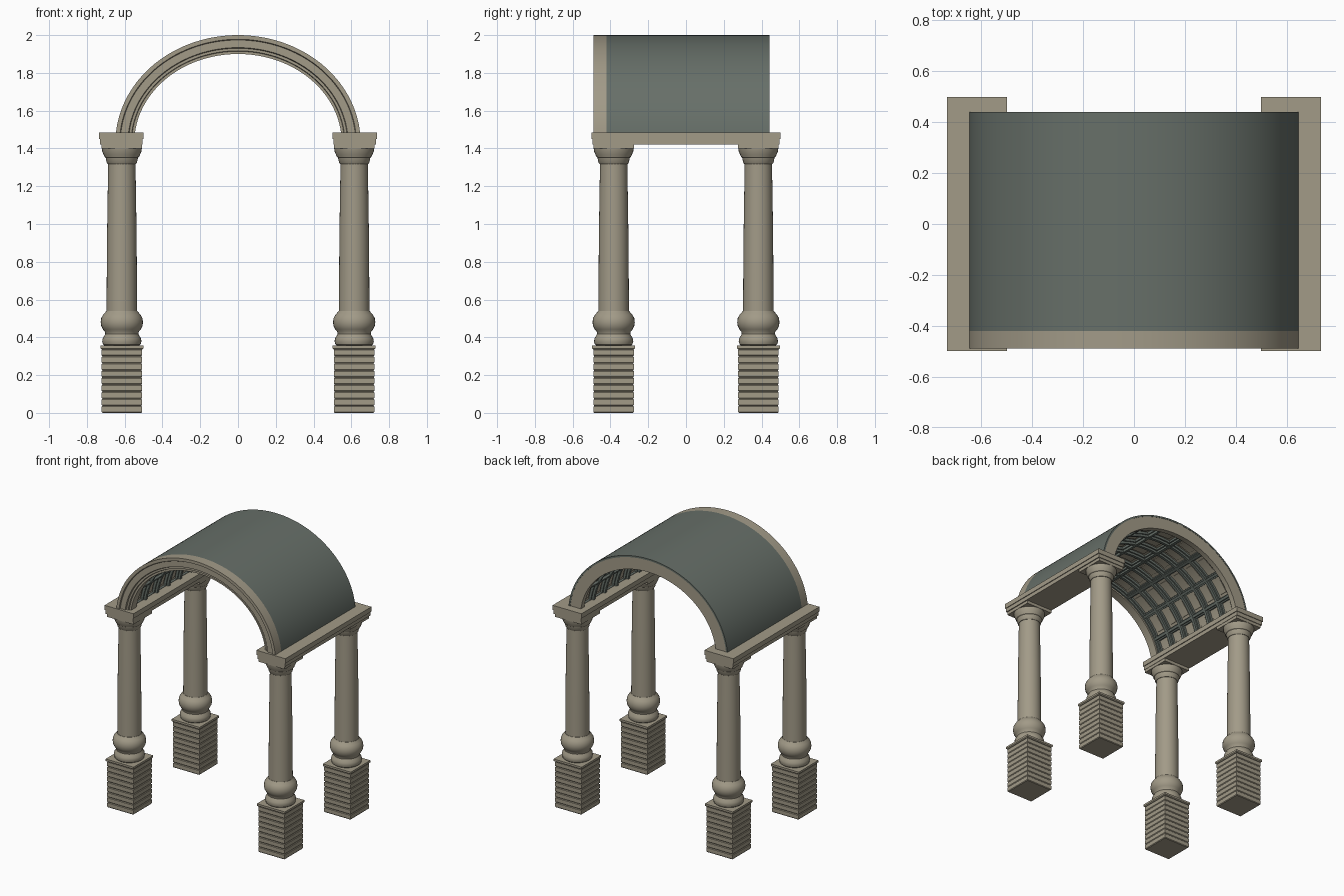
import bpy, bmesh
from math import sin, cos, pi, sqrt

if "Cube" in bpy.data.objects:
    bpy.data.objects.remove(bpy.data.objects["Cube"])


def material(name, rgb):
    m = bpy.data.materials.new(name)
    m.use_nodes = True
    m.diffuse_color = (*rgb, 1)
    m.node_tree.nodes["Principled BSDF"].inputs["Base Color"].default_value = (*rgb, 1)
    return m


STONE = material("warm stone", (0.36, 0.325, 0.245))
ROOF = material("grey green metal", (0.135, 0.16, 0.14))


def finish(name, bm, mat, smooth):
    bmesh.ops.recalc_face_normals(bm, faces=bm.faces)
    mesh = bpy.data.meshes.new(name)
    bm.to_mesh(mesh)
    bm.free()
    mesh.materials.append(mat)
    obj = bpy.data.objects.new(name, mesh)
    bpy.context.collection.objects.link(obj)
    if smooth:
        bpy.ops.object.select_all(action='DESELECT')
        bpy.context.view_layer.objects.active = obj
        obj.select_set(True)
        bpy.ops.object.shade_smooth_by_angle(angle=0.6)
    return obj


def skin(bm, rings):
    """Join closed rings of points into a capped tube."""
    rows = [[bm.verts.new(p) for p in ring] for ring in rings]
    n = len(rows[0])
    for a, b in zip(rows, rows[1:]):
        for i in range(n):
            j = (i + 1) % n
            bm.faces.new((a[i], a[j], b[j], b[i]))
    bm.faces.new(rows[0][::-1])
    bm.faces.new(rows[-1])


def turned(name, profile, x, y, sides=32):
    """Turn (radius, height) pairs; four sides give a square block."""
    k, turn = (sqrt(2), pi / 4) if sides == 4 else (1, 0)
    bm = bmesh.new()
    skin(bm, [[(x + r * k * cos(turn + 2 * pi * i / sides),
                y + r * k * sin(turn + 2 * pi * i / sides), z)
               for i in range(sides)] for r, z in profile])
    return finish(name, bm, STONE, sides > 4)


def beam(name, x, half_x, half_y, z0, z1):
    bm = bmesh.new()
    skin(bm, [[(x + sx * half_x, sy * half_y, z)
               for sx, sy in ((-1, -1), (1, -1), (1, 1), (-1, 1))] for z in (z0, z1)])
    return finish(name, bm, STONE, False)


# Vault curve: depth is measured inward from the outer roof surface
START = 0.08


def vault_point(depth, y, t):
    return ((0.649 - depth) * cos(t), y, 1.43 + (0.57 - depth) * sin(t))


def sweep(bm, section, t0=START, t1=pi - START, steps=64):
    skin(bm, [[vault_point(d, y, t0 + (t1 - t0) * i / steps) for d, y in section]
              for i in range(steps + 1)])


def rect(d0, d1, y0, y1):
    return [(d0, y0), (d0, y1), (d1, y1), (d1, y0)]


def arch(name, section, mat):
    bm = bmesh.new()
    sweep(bm, section)
    return finish(name, bm, mat, True)


# Pedestal courses with shallow joints
COURSES = 9
step = 0.338 / COURSES
pedestal = []
for c in range(COURSES):
    z = c * step
    pedestal += [(0.103, z), (0.107, z + 0.005), (0.107, z + step - 0.005), (0.103, z + step - 0.001)]

# Column base, shaft and flared capital
base = [(0.09, 0.355), (0.099, 0.362), (0.104, 0.378), (0.101, 0.395), (0.093, 0.408),
        (0.088, 0.418), (0.09, 0.43), (0.1, 0.442), (0.109, 0.46), (0.112, 0.48),
        (0.109, 0.502), (0.099, 0.52), (0.088, 0.532), (0.083, 0.54)]
shaft = [(0.081, 0.535), (0.08, 0.7), (0.078, 0.95), (0.075, 1.15), (0.072, 1.33)]
capital = [(0.075, 1.318), (0.08, 1.325), (0.086, 1.352), (0.092, 1.356), (0.096, 1.366),
           (0.104, 1.385), (0.106, 1.402)]

for side, sx in (("left", 1), ("right", -1)):
    for end, sy in (("front", -1), ("back", 1)):
        x, y, tag = sx * 0.615, sy * 0.383, f"{end}_{side}"
        turned("pedestal_" + tag, pedestal, x, y, 4)
        turned("pedestal_cap_" + tag, [(0.108, 0.336), (0.114, 0.342), (0.114, 0.356)], x, y, 4)
        turned("column_base_" + tag, base, x, y)
        turned("column_shaft_" + tag, shaft, x, y)
        turned("column_capital_" + tag, capital, x, y)
        turned("abacus_" + tag, [(0.107, 1.4), (0.107, 1.425)], x, y, 4)
    # Side beams
    beam("lower_beam_" + side, sx * 0.6175, 0.112, 0.495, 1.422, 1.452)
    beam("upper_beam_" + side, sx * 0.6175, 0.1175, 0.5, 1.45, 1.485)

# Moulded front arch and plain back arch
arch("front_arch", [(0, -0.42), (0, -0.49), (0.022, -0.49), (0.026, -0.482), (0.066, -0.482),
                    (0.07, -0.472), (0.083, -0.472), (0.086, -0.462), (0.1, -0.462),
                    (0.1, -0.4), (0.02, -0.4), (0.02, -0.42)], STONE)
arch("back_arch", rect(0.01, 0.098, 0.4, 0.439), STONE)

# Roof covering and vault lining
arch("roof_covering", rect(0, 0.012, -0.42, 0.441), ROOF)
arch("vault_lining", rect(0.011, 0.055, -0.41, 0.41), STONE)

# Coffer grid of stepped ribs, with a raised panel in each bay
ROWS, BAYS = 9, 6
Y0, Y1 = -0.4, 0.4
dt, dy = (pi - 2 * START) / ROWS, (Y1 - Y0) / BAYS
ribs, panels = bmesh.new(), bmesh.new()
for half, d0, d1 in ((0.02, 0.05, 0.072), (0.01, 0.07, 0.088)):
    for b in range(BAYS + 1):
        y = Y0 + b * dy
        sweep(ribs, rect(d0, d1, y - half, y + half))
    for r in range(ROWS + 1):
        t = START + r * dt
        w = half / 0.56
        sweep(ribs, rect(d0, d1 - 0.001, Y0, Y1), t - w, t + w, 2)
for r in range(ROWS):
    for b in range(BAYS):
        t, y = START + (r + 0.5) * dt, Y0 + (b + 0.5) * dy
        sweep(panels, rect(0.05, 0.062, y - 0.03, y + 0.03), t - dt * 0.27, t + dt * 0.27, 5)
finish("vault_ribs", ribs, ROOF, True)
finish("coffer_panels", panels, STONE, True)
